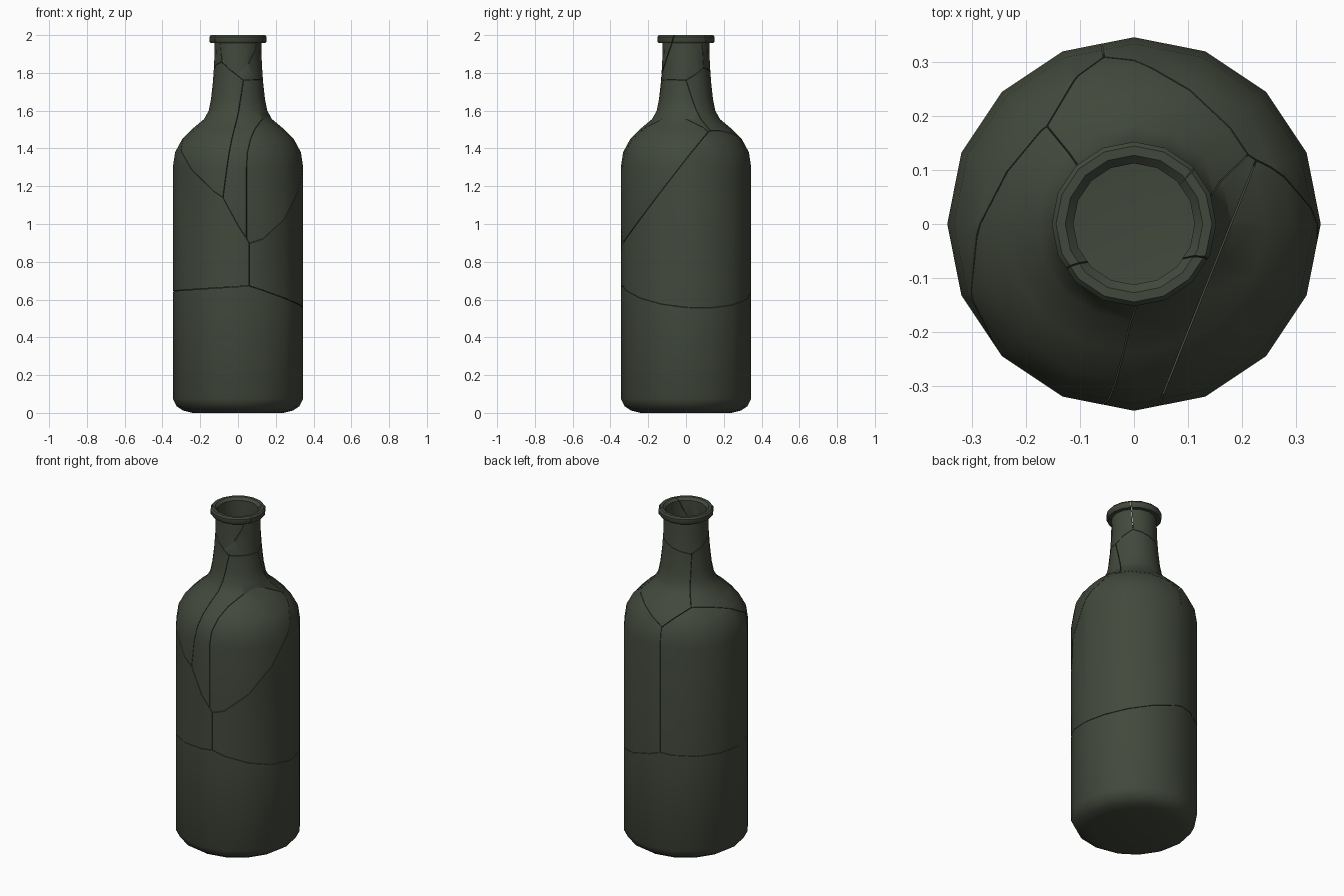
import bpy, bmesh, math
from mathutils import Vector

if "Cube" in bpy.data.objects:
    bpy.data.objects.remove(bpy.data.objects["Cube"])

SIDES = 16
GAP = 0.0012      # half width of a crack

glass = bpy.data.materials.new("dark_green_glass")
glass.diffuse_color = (0.055, 0.066, 0.045, 1)
glass.use_nodes = True
glass.node_tree.nodes["Principled BSDF"].inputs["Base Color"].default_value = glass.diffuse_color

# Closed wall profile (radius, height): outside going up, then inside going down
PROFILE = [(0, 0), (0.24, 0), (0.29, 0.012), (0.325, 0.035), (0.345, 0.075),
           (0.345, 1.30), (0.333, 1.38), (0.295, 1.45), (0.24, 1.505), (0.18, 1.555),
           (0.155, 1.60), (0.143, 1.66), (0.133, 1.75), (0.126, 1.85), (0.124, 1.958),
           (0.145, 1.958), (0.152, 1.967), (0.152, 1.99), (0.144, 2.0),
           (0.127, 2.0), (0.112, 1.985), (0.112, 1.85), (0.117, 1.75), (0.126, 1.66),
           (0.138, 1.595), (0.167, 1.54), (0.227, 1.49), (0.28, 1.437), (0.315, 1.37),
           (0.325, 1.295), (0.325, 0.08), (0.305, 0.045), (0.24, 0.025), (0, 0.025)]

# Each shard is the region where its linear function ax+by+cz+d is the largest,
# so neighbouring shards always meet along one shared flat crack.
SHARDS = {
    "base_shard": (0.162, -0.027, -2.7, 1.796),
    "body_right_shard": (1.0, 0.18, 0, 0),
    "body_left_shard": (0, 0, 0, 0),
    "shoulder_right_shard": (0.966, -0.46, 0.5, -0.66),
    "shoulder_front_shard": (0.843, -0.411, 0.5, -0.638),
    "shoulder_left_shard": (0.329, -0.351, 0.57, -0.739),
    "shoulder_back_shard": (0.6305, -0.069, 0.601, -0.788),
    "rim_front_shard": (0.764, -0.98, 1.37, -2.249),
    "rim_right_shard": (0.806, -0.38, 1.148, -1.774),
    "rim_back_shard": (0.45, -0.04, 1.186, -1.845),
}


def lathe():
    """Hollow bottle as a closed solid of revolution."""
    bm = bmesh.new()
    rings = []
    for r, z in PROFILE:
        if r == 0:
            rings.append([bm.verts.new((0, 0, z))] * SIDES)
        else:
            rings.append([bm.verts.new((r * math.cos(2 * math.pi * i / SIDES),
                                        r * math.sin(2 * math.pi * i / SIDES), z))
                          for i in range(SIDES)])
    for lo, hi in zip(rings, rings[1:]):
        for i in range(SIDES):
            j = (i + 1) % SIDES
            bm.faces.new(list(dict.fromkeys((lo[i], lo[j], hi[j], hi[i]))))
    return bm


def keep_side(bm, normal, point):
    """Keep the half in front of a plane and close the cut."""
    res = bmesh.ops.bisect_plane(bm, geom=bm.verts[:] + bm.edges[:] + bm.faces[:],
                                 dist=1e-5, plane_co=point, plane_no=normal,
                                 clear_inner=True)
    edges = [e for e in res["geom_cut"]
             if isinstance(e, bmesh.types.BMEdge) and e.is_valid and e.is_boundary]
    if edges:
        bmesh.ops.triangle_fill(bm, edges=edges, use_beauty=True, normal=normal)


for name, f in SHARDS.items():
    bm = lathe()
    for other, g in SHARDS.items():
        if other == name or not bm.faces:
            continue
        n = Vector([a - b for a, b in zip(f[:3], g[:3])])
        d = (f[3] - g[3]) / n.length
        n.normalize()
        keep_side(bm, n, n * (GAP - d))
    bmesh.ops.recalc_face_normals(bm, faces=bm.faces[:])
    for face in bm.faces:
        face.smooth = True
    mesh = bpy.data.meshes.new(name)
    bm.to_mesh(mesh)
    bm.free()
    mesh.set_sharp_from_angle(angle=math.radians(38))
    mesh.materials.append(glass)
    bpy.context.collection.objects.link(bpy.data.objects.new(name, mesh))
